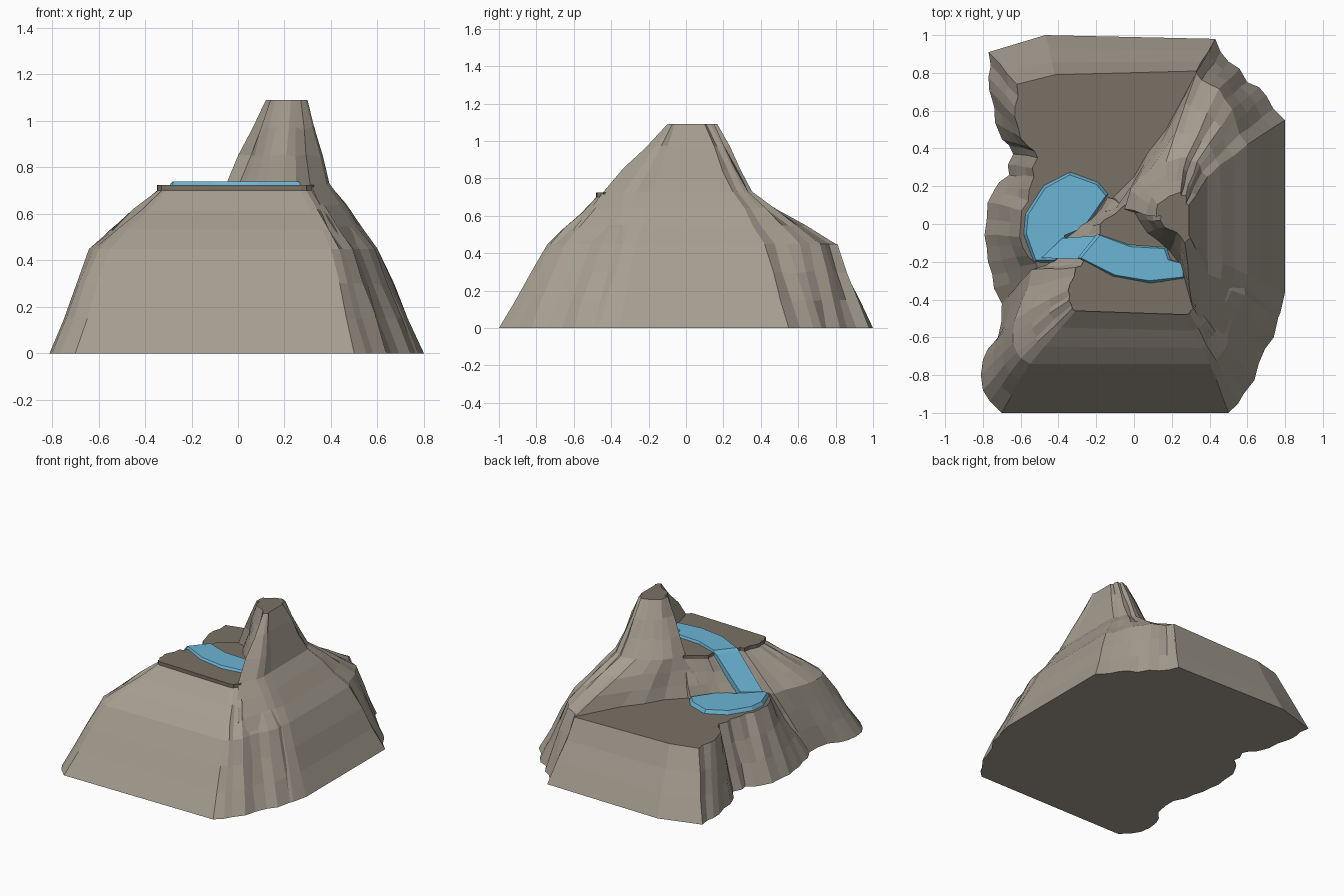
import bpy
import bmesh
import random
from mathutils import Vector

random.seed(4)
cube = bpy.data.objects.get("Cube")
if cube:
    bpy.data.objects.remove(cube)


def make_material(name, colour):
    material = bpy.data.materials.new(name)
    material.use_nodes = True
    material.diffuse_color = (*colour, 1)
    material.node_tree.nodes["Principled BSDF"].inputs["Base Color"].default_value = (*colour, 1)
    return material


rock = make_material("grey rock", (0.38, 0.34, 0.28))
earth = make_material("brown earth", (0.19, 0.165, 0.13))
water = make_material("blue water", (0.15, 0.46, 0.66))


def build_loft(name, rows, materials, cap_from):
    """Skin closed rows of points; faces from row cap_from upwards use the last material."""
    bm = bmesh.new()
    rings = [[bm.verts.new(point) for point in row] for row in rows]
    last = len(materials) - 1
    for level, (low, high) in enumerate(zip(rings, rings[1:])):
        for i in range(len(low)):
            j = (i + 1) % len(low)
            face = bm.faces.new((low[i], low[j], high[j], high[i]))
            face.material_index = last if level >= cap_from else 0
    bm.faces.new(rings[0][::-1])
    cap = bm.faces.new(rings[-1])
    cap.material_index = last
    bmesh.ops.recalc_face_normals(bm, faces=bm.faces)
    bmesh.ops.triangulate(bm, faces=[f for f in bm.faces if len(f.verts) > 4])
    mesh = bpy.data.meshes.new(name)
    bm.to_mesh(mesh)
    bm.free()
    for material in materials:
        mesh.materials.append(material)
    obj = bpy.data.objects.new(name, mesh)
    bpy.context.collection.objects.link(obj)
    return obj


def add_ribs(columns):
    """Put a displaced rib between close neighbours; long flat faces stay plain."""
    result = []
    for here, after in zip(columns, columns[1:] + columns[:1]):
        result.append(here)
        side = after[0] - here[0]
        if 0.08 < side.length < 0.3:
            outward = Vector((side.y, -side.x, 0)).normalized()
            push = random.choice((-1, 1)) * random.uniform(0.008, 0.02)
            blend = random.uniform(0.4, 0.6)
            result.append([a.lerp(b, blend) + outward * push for a, b in zip(here, after)])
    return result


def build_rock(name, heights, table, steps=3, lip=0):
    """Each table entry is one column of x, y pairs in hundredths, from the ground up."""
    columns = [[Vector((c[2 * k] / 100, c[2 * k + 1] / 100, z)) for k, z in enumerate(heights)]
               for c in table]
    columns = add_ribs(columns)
    rows = []
    for k in range(len(heights) - 1):
        for s in range(steps):
            row = []
            for column in columns:
                point = column[k].lerp(column[k + 1], s / steps)
                if s:
                    point += Vector([random.uniform(-0.007, 0.007) for _ in "xyz"])
                row.append(point)
            rows.append(row)
    rows.append([column[-1] for column in columns])
    cap_from = len(rows) - 1
    if lip:
        rows.append([column[-1] + Vector((0, 0, lip)) for column in columns])
    return build_loft(name, rows, [rock, earth], cap_from)


# Low terrace with its wavy west cliff
build_rock("lower_terrace", (0, 0.45), [
    (43, 98, 33, 81), (-47, 100, -42, 79), (-77, 91, -62, 74),
    (-77, 78, -63, 62), (-74, 62, -61, 50), (-70, 45, -56, 41),
    (-64, 37, -51, 35), (-66, 26, -53, 25), (-74, 18, -56, 12),
    (-78, 2, -60, 0), (-78, -12, -59, -12), (-75, -27, -52, -21),
    (-70, -42, -45, -30), (0, -40, 0, -30), (40, 20, 30, 20),
])

# High terrace with the broad front slope
build_rock("upper_terrace", (0, 0.45, 0.7), [
    (-70, -100, -55, -74, -31, -46), (50, -100, 40, -74, 27, -48),
    (58, -90, 45, -70, 30, -46), (66, -74, 50, -58, 32, -40),
    (74, -60, 56, -45, 33, -34), (75, -38, 58, -30, 34, -25),
    (30, 10, 30, 10, 30, 5), (-10, 25, -14, 14, -5, 10),
    (-24, 8, -22, 3, -16, 2), (-40, -6, -36, -8, -18, -5),
    (-55, -18, -42, -19, -27, -20), (-70, -42, -54, -24, -31, -23),
    (-72, -60, -60, -42, -34, -32), (-80, -72, -64, -58, -34, -38),
    (-80, -88, -62, -68, -33, -43),
], lip=0.025)

# Peak: plain east face, ribbed flanks, hollow side towards the high pool
build_rock("peak", (0, 0.45, 0.73, 1.09), [
    (58, -85, 47, -66, 31, -44, 27, -10), (74, -55, 56, -38, 38, -33, 29, -8),
    (80, -36, 60, -27, 39, -18, 29, -6), (80, 55, 60, 42, 39, 25, 29, 10),
    (70, 68, 54, 54, 35, 31, 28, 13), (60, 75, 48, 66, 30, 33, 25, 15),
    (50, 86, 40, 74, 24, 35, 22, 16), (43, 98, 33, 80, 17, 33, 19, 15),
    (20, 60, 17, 50, 8, 28, 15, 12), (5, 35, 0, 25, -2, 18, 12, 8),
    (-22, 10, -20, 5, -5, 8, 12, 4), (0, -10, -10, -5, 3, 2, 14, 2),
    (10, -15, 10, -15, 12, -8, 19, -3), (20, -40, 22, -35, 25, -22, 25, -7),
])


def build_pool(name, top, depth, outline):
    """Shallow slab of water with sloping banks."""
    points = [Vector((x / 100, y / 100, top)) for x, y in outline]
    centre = sum(points, Vector()) / len(points)
    bank = [p + (p - centre).normalized() * 0.018 - Vector((0, 0, depth)) for p in points]
    return build_loft(name, [bank, points], [water], 0)


# Water
build_pool("lower_pool", 0.475, 0.03, [
    (-52, -19), (-42, -19), (-34, -14), (-37, -6), (-27, -2), (-22, 5),
    (-15, 15), (-20, 21), (-34, 26), (-47, 19), (-56, 5), (-57, -5),
])
build_pool("upper_pool", 0.74, 0.02, [
    (-28, -18), (-10, -27), (8, -30), (26, -28), (26, -21),
    (18, -19), (16, -13), (-2, -12), (-18, -6),
])

# Waterfall: a sloping sheet between the pools
sheet = [Vector(p) for p in ((-0.28, -0.185, 0.74), (-0.18, -0.06, 0.74),
                             (-0.38, -0.075, 0.49), (-0.49, -0.18, 0.48))]
build_loft("waterfall", [[p - Vector((0, 0, 0.05)) for p in sheet], sheet], [water], 0)
